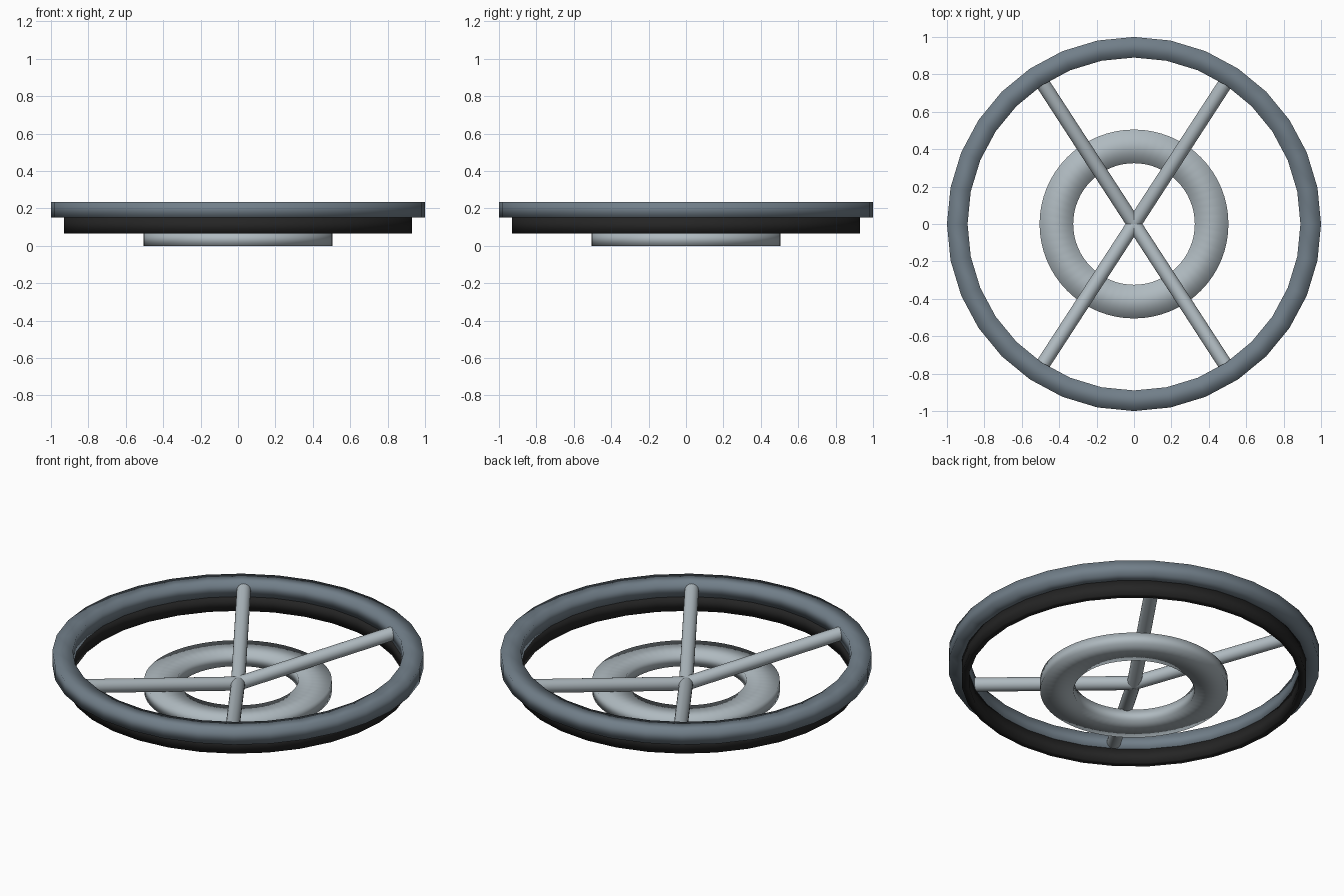
import bpy
import bmesh
from math import radians, cos, sin, tau
from mathutils import Vector

if "Cube" in bpy.data.objects:
    bpy.data.objects.remove(bpy.data.objects["Cube"], do_unlink=True)


def make_material(name, rgb):
    mat = bpy.data.materials.new(name)
    mat.use_nodes = True
    color = (*rgb, 1.0)
    mat.diffuse_color = color
    mat.node_tree.nodes["Principled BSDF"].inputs["Base Color"].default_value = color
    return mat


slate = make_material("slate blue grey", (0.165, 0.21, 0.25))
black = make_material("soft black", (0.018, 0.018, 0.018))
silver = make_material("light silver grey", (0.43, 0.49, 0.525))


def add_object(name, bm, mat):
    mesh = bpy.data.meshes.new(name)
    bm.to_mesh(mesh)
    bm.free()
    mesh.materials.append(mat)
    obj = bpy.data.objects.new(name, mesh)
    bpy.context.collection.objects.link(obj)
    return obj


def add_ring(name, inner, outer, bottom, top, sides, mat):
    """Square-section ring, smooth shaded all round."""
    profile = [(inner, bottom), (outer, bottom), (outer, top), (inner, top)]
    bm = bmesh.new()
    loops = []
    for i in range(sides):
        a = tau * i / sides
        loops.append([bm.verts.new((r * cos(a), r * sin(a), z)) for r, z in profile])
    for i, here in enumerate(loops):
        after = loops[(i + 1) % sides]
        for j in range(4):
            k = (j + 1) % 4
            bm.faces.new((here[j], after[j], after[k], here[k])).smooth = True
    bmesh.ops.recalc_face_normals(bm, faces=bm.faces)
    return add_object(name, bm, mat)


def add_spoke(name, start, end, radius, mat):
    """Round bar between two points with flat ends."""
    axis = end - start
    bm = bmesh.new()
    bmesh.ops.create_cone(bm, cap_ends=True, segments=24, radius1=radius,
                          radius2=radius, depth=axis.length)
    for face in bm.faces:
        face.smooth = len(face.verts) == 4
    for edge in bm.edges:
        edge.smooth = all(len(f.verts) == 4 for f in edge.link_faces)
    obj = add_object(name, bm, mat)
    obj.location = (start + end) / 2
    obj.rotation_euler = axis.to_track_quat("Z", "Y").to_euler()
    return obj


# Outer rim, grip band beneath it, and the low hub ring
add_ring("outer_rim", 0.89, 1.0, 0.15, 0.235, 32, slate)
add_ring("lower_band", 0.89, 0.93, 0.065, 0.15, 32, black)
add_ring("hub_ring", 0.325, 0.505, 0.0, 0.07, 64, silver)

# Four spokes rising from the centre into the rim
names = ["back_left", "back_right", "front_right", "front_left"]
for name, degrees in zip(names, [57, 123, 237, 303]):
    a = radians(degrees)
    tip = Vector((0.92 * cos(a), 0.92 * sin(a), 0.193))
    add_spoke(name + "_spoke", Vector((0, 0, 0.048)), tip, 0.038, silver)
